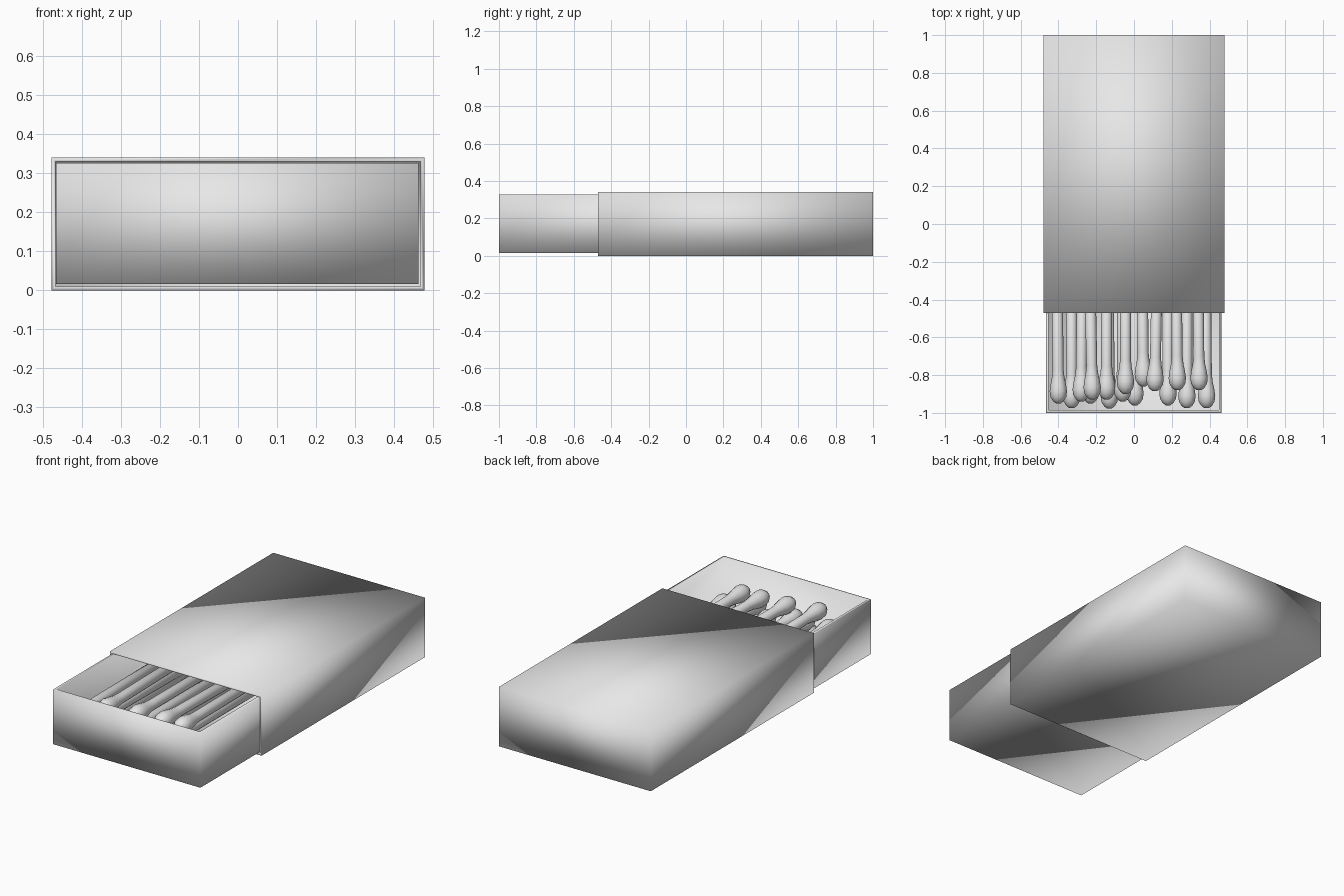
import bpy, bmesh, math
from mathutils import Vector, Matrix

if "Cube" in bpy.data.objects:
    bpy.data.objects.remove(bpy.data.objects["Cube"], do_unlink=True)

card = bpy.data.materials.new("plain_grey")
card.use_nodes = True
GREY = (0.8, 0.8, 0.8, 1)
card.diffuse_color = GREY
card.node_tree.nodes["Principled BSDF"].inputs["Base Color"].default_value = GREY


def finish(bm, name):
    bmesh.ops.recalc_face_normals(bm, faces=bm.faces)
    mesh = bpy.data.meshes.new(name)
    bm.to_mesh(mesh)
    bm.free()
    mesh.materials.append(card)
    mesh.shade_smooth()
    obj = bpy.data.objects.new(name, mesh)
    bpy.context.collection.objects.link(obj)
    return obj


def open_box(name, low, high, opening, wall):
    """Box between two corners, missing the side that faces the opening."""
    low, high = Vector(low), Vector(high)
    bm = bmesh.new()
    bmesh.ops.create_cube(bm, size=1, matrix=Matrix.Translation((low + high) / 2)
                          @ Matrix.Diagonal((*(high - low), 1)))
    bm.normal_update()
    lid = [f for f in bm.faces if f.normal.dot(Vector(opening)) > 0.9]
    bmesh.ops.delete(bm, geom=lid, context='FACES')
    obj = finish(bm, name)
    shell = obj.modifiers.new("card_thickness", 'SOLIDIFY')
    shell.thickness = wall
    shell.offset = -1
    shell.use_even_offset = True
    return obj


# Outer sleeve, open at the front, and the tray pulled part way out
open_box("sleeve", (-0.478, -0.47, 0), (0.478, 1, 0.34), (0, -1, 0), 0.01)
open_box("tray", (-0.467, -1, 0.016), (0.463, 0.46, 0.327), (0, 0, 1), 0.014)

# Match outline: distance from the tip, radius
OUTLINE = [(0, 0.012), (0.012, 0.028), (0.035, 0.042), (0.065, 0.046), (0.1, 0.041),
           (0.14, 0.033), (0.18, 0.029), (1.3, 0.029)]
SIDES = 12


def match(name, x, tip, z, yaw):
    bm = bmesh.new()
    rings = []
    for along, radius in OUTLINE:
        ring = []
        for i in range(SIDES):
            a = math.tau * i / SIDES
            ring.append(bm.verts.new((radius * math.cos(a), along, radius * math.sin(a))))
        rings.append(ring)
    for a, b in zip(rings, rings[1:]):
        for i in range(SIDES):
            j = (i + 1) % SIDES
            bm.faces.new((a[i], a[j], b[j], b[i]))
    bm.faces.new(rings[0])
    bm.faces.new(rings[-1])
    obj = finish(bm, name)
    obj.location = (x, tip, z)
    obj.rotation_euler.z = yaw


# Three loose layers of matches: x, tip y, yaw
LAYERS = {
    "lower": (0.077, [(-0.33, -0.975, 0), (-0.13, -0.977, 0.01), (0.005, -0.96, 0),
                      (0.28, -0.975, 0), (0.385, -0.975, 0.01), (-0.23, -0.95, 0)]),
    "middle": (0.16, [(-0.4, -0.95, 0.01), (-0.28, -0.94, -0.01), (-0.145, -0.93, 0),
                      (-0.06, -0.94, 0), (0.05, -0.86, 0.01), (0.18, -0.96, 0),
                      (0.345, -0.88, 0.01)]),
    "upper": (0.243, [(-0.22, -0.93, 0.02), (-0.045, -0.9, 0), (0.11, -0.885, -0.02),
                      (0.23, -0.88, 0.01)]),
}
for layer, (height, matches) in LAYERS.items():
    for n, (x, tip, yaw) in enumerate(matches, 1):
        match(f"{layer}_match_{n}", x, tip, height, yaw)
